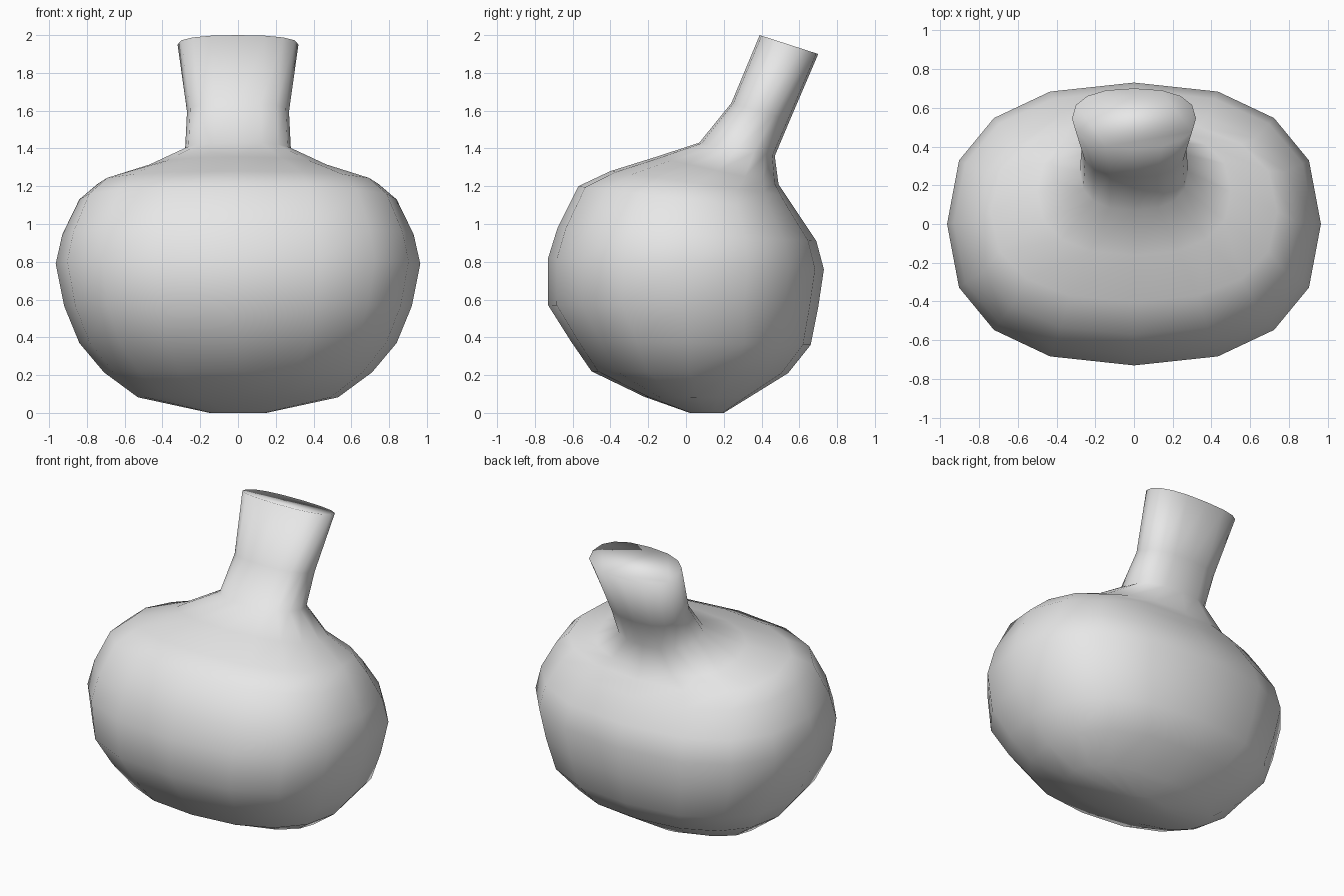
import bpy, bmesh, math

cube = bpy.data.objects.get("Cube")
if cube:
    bpy.data.objects.remove(cube, do_unlink=True)

SIDES = 16

# Cross-sections from base to mouth:
# front (y, z), back (y, z), half width, roundness exponent
SECTIONS = [
    ((0.02, 0.0), (0.20, 0.0), 0.15, 2.0),
    ((-0.22, 0.085), (0.33, 0.08), 0.53, 2.1),
    ((-0.50, 0.22), (0.54, 0.21), 0.71, 2.3),
    ((-0.61, 0.38), (0.66, 0.36), 0.84, 2.4),
    ((-0.73, 0.57), (0.70, 0.56), 0.92, 2.4),
    ((-0.73, 0.82), (0.73, 0.76), 0.965, 2.4),
    ((-0.68, 0.98), (0.69, 0.91), 0.93, 2.4),
    ((-0.57, 1.20), (0.59, 1.06), 0.84, 2.4),
    ((-0.40, 1.28), (0.53, 1.15), 0.74, 2.4),
    ((-0.16, 1.355), (0.49, 1.21), 0.50, 2.4),
    ((0.07, 1.43), (0.47, 1.36), 0.28, 2.4),
    ((0.24, 1.64), (0.55, 1.55), 0.27, 2.4),
    ((0.39, 2.0), (0.70, 1.90), 0.32, 2.4),
]


def power(value, exponent):
    return math.copysign(abs(value) ** exponent, value)


def add_ring(bm, front, back, width, roundness):
    ring = []
    for i in range(SIDES):
        a = 2 * math.pi * i / SIDES
        x = width * power(math.cos(a), 2 / roundness)
        t = 0.5 + 0.5 * power(math.sin(a), 2 / roundness)
        y = front[0] + (back[0] - front[0]) * t
        z = front[1] + (back[1] - front[1]) * t
        ring.append(bm.verts.new((x, y, z)))
    return ring


# Round body drawn up into the leaning neck
bm = bmesh.new()
rings = [add_ring(bm, *section) for section in SECTIONS]
for low, high in zip(rings, rings[1:]):
    for i in range(SIDES):
        j = (i + 1) % SIDES
        bm.faces.new((low[i], low[j], high[j], high[i]))

# Closed base and mouth
bm.faces.new(rings[0][::-1])
bm.faces.new(rings[-1])
bmesh.ops.recalc_face_normals(bm, faces=bm.faces[:])
for face in bm.faces:
    face.smooth = True

mesh = bpy.data.meshes.new("flask_body")
bm.to_mesh(mesh)
bm.free()
body = bpy.data.objects.new("flask_body", mesh)
bpy.context.collection.objects.link(body)

# Single pale grey surface
grey = bpy.data.materials.new("pale_grey")
grey.use_nodes = True
colour = (0.8, 0.8, 0.8, 1.0)
grey.diffuse_color = colour
grey.node_tree.nodes["Principled BSDF"].inputs["Base Color"].default_value = colour
mesh.materials.append(grey)
